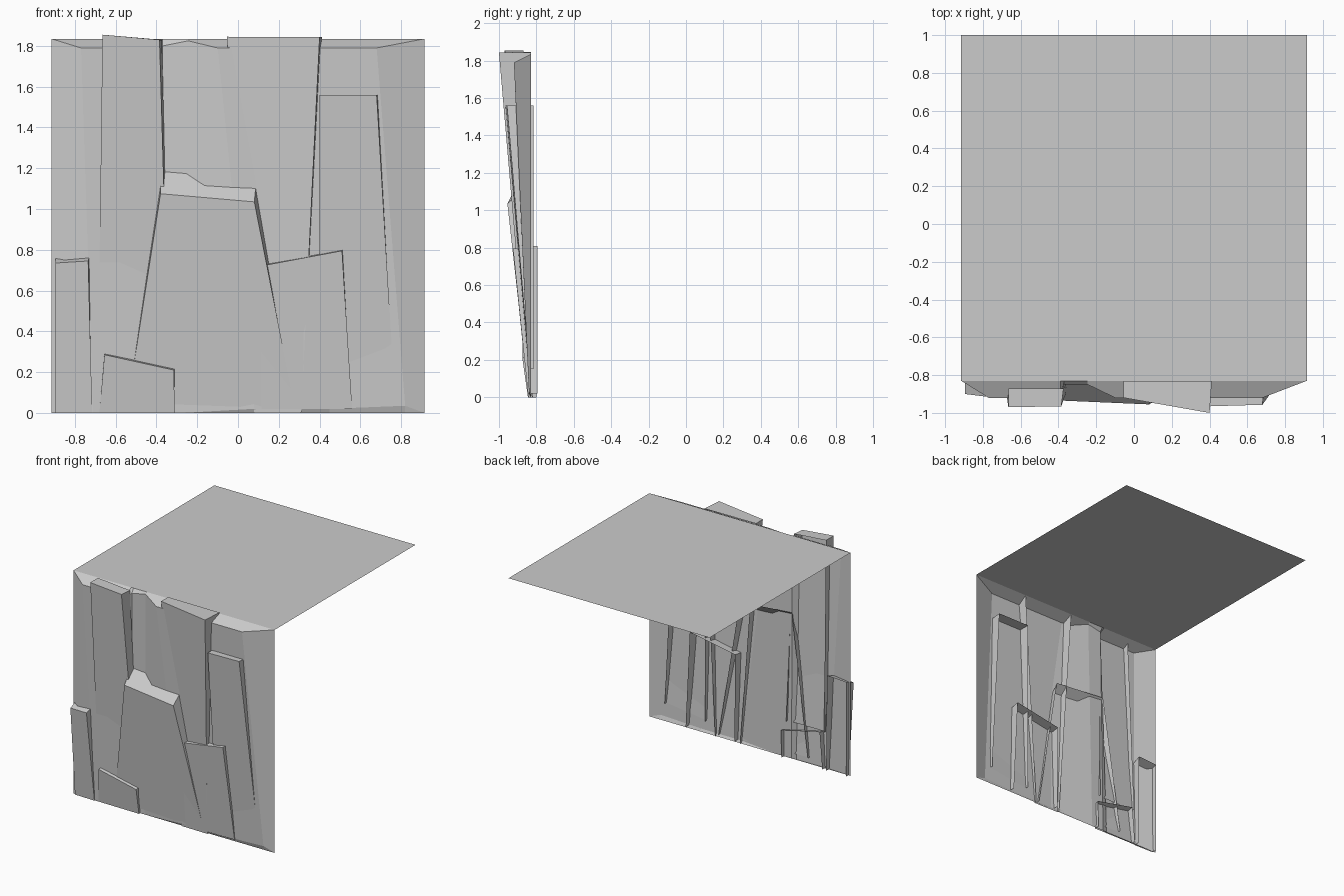
import bpy

cube = bpy.data.objects.get("Cube")
if cube:
    bpy.data.objects.remove(cube)

# One plain stone colour
stone = bpy.data.materials.new("grey_stone")
stone.use_nodes = True
GREY = (0.6, 0.6, 0.6, 1)
stone.diffuse_color = GREY
stone.node_tree.nodes["Principled BSDF"].inputs["Base Color"].default_value = GREY

RIM_Y, TOP_Z, HALF = -0.83, 1.835, 0.915


def add_mesh(name, verts, faces):
    mesh = bpy.data.meshes.new(name)
    mesh.from_pydata(verts, [], faces)
    mesh.materials.append(stone)
    mesh.update()
    obj = bpy.data.objects.new(name, mesh)
    bpy.context.collection.objects.link(obj)
    return obj


def slab(name, top_left, top_right, low_left, low_right, back_y=-0.82, rise=0.0):
    """Leaning rock slab: front, top and two sides, open where it meets the wall."""
    front = [top_left, top_right, low_right, low_left]
    back = [(x, max(back_y, y + 0.02), z + (rise if i < 2 else 0))
            for i, (x, y, z) in enumerate(front)]
    back[1] = (back[1][0] + 0.012, back[1][1], back[1][2])
    faces = [(0, 3, 2, 1), (0, 1, 5, 4), (1, 2, 6, 5), (3, 0, 4, 7)]
    return add_mesh(name, front + back, faces)


# Flat ground on top of the cliff
add_mesh("cliff_top",
         [(-HALF, RIM_Y, TOP_Z), (HALF, RIM_Y, TOP_Z), (HALF, 1, TOP_Z), (-HALF, 1, TOP_Z)],
         [(0, 1, 2, 3)])

# Folded wall: each column is a ridge point near the rim and its foot
columns = [
    ((-HALF, RIM_Y, TOP_Z), (-HALF, RIM_Y, 0)),
    ((-0.77, -0.92, 1.79), (-0.71, -0.84, 0)),
    ((-0.39, -0.92, 1.79), (-0.42, -0.835, 0)),
    ((-0.37, -0.85, 1.80), (-0.38, -0.83, 0)),
    ((-0.245, -0.85, 1.825), (-0.27, -0.83, 0)),
    ((-0.10, -0.92, 1.79), (0.08, -0.84, 0.02)),
    ((0.40, -0.92, 1.79), (0.45, -0.84, 0.02)),
    ((0.68, -0.92, 1.79), (0.82, -0.84, 0.035)),
    ((HALF, RIM_Y, TOP_Z), (HALF, RIM_Y, 0)),
]
verts, faces = [], []
for ridge, foot in columns:
    verts += [(ridge[0], RIM_Y, TOP_Z), ridge, foot, (foot[0], RIM_Y, 0)]
for i in range(len(columns) - 1):
    a, b = 4 * i, 4 * (i + 1)
    faces += [(a + r + 1, b + r + 1, b + r, a + r) for r in range(3)]
wall = add_mesh("cliff_wall", verts, faces)
wall.data.validate()

# Tall slabs reaching the rim
slab("tall_left_slab", (-0.665, -0.97, 1.855), (-0.385, -0.965, 1.83),
     (-0.685, -0.835, 0.3), (-0.34, -0.835, 0.3), back_y=-0.87)
slab("tall_middle_slab", (-0.055, -0.92, 1.845), (0.40, -1.0, 1.843),
     (0.08, -0.838, 0), (0.31, -0.842, 0), back_y=-0.83)
slab("tall_right_slab", (0.40, -0.965, 1.56), (0.68, -0.957, 1.56),
     (0.40, -0.84, 0.1), (0.765, -0.838, 0.15), back_y=-0.815)

# Broad slab in the middle with a sloping ledge
slab("ledge_slab", (-0.38, -0.935, 1.075), (0.08, -0.955, 1.035),
     (-0.54, -0.832, 0.05), (0.28, -0.842, 0.02), back_y=-0.83, rise=0.125)

# Low slabs at the foot
slab("low_right_slab", (0.11, -0.90, 0.72), (0.51, -0.925, 0.795),
     (0.115, -0.845, 0.02), (0.56, -0.845, 0.02), back_y=-0.795, rise=0.015)
slab("low_left_slab", (-0.655, -0.875, 0.285), (-0.315, -0.875, 0.21),
     (-0.68, -0.84, 0), (-0.31, -0.845, 0), back_y=-0.80, rise=0.015)
slab("left_edge_slab", (-0.895, -0.90, 0.735), (-0.735, -0.92, 0.745),
     (-0.895, -0.84, 0), (-0.715, -0.845, 0), back_y=-0.80, rise=0.04)
